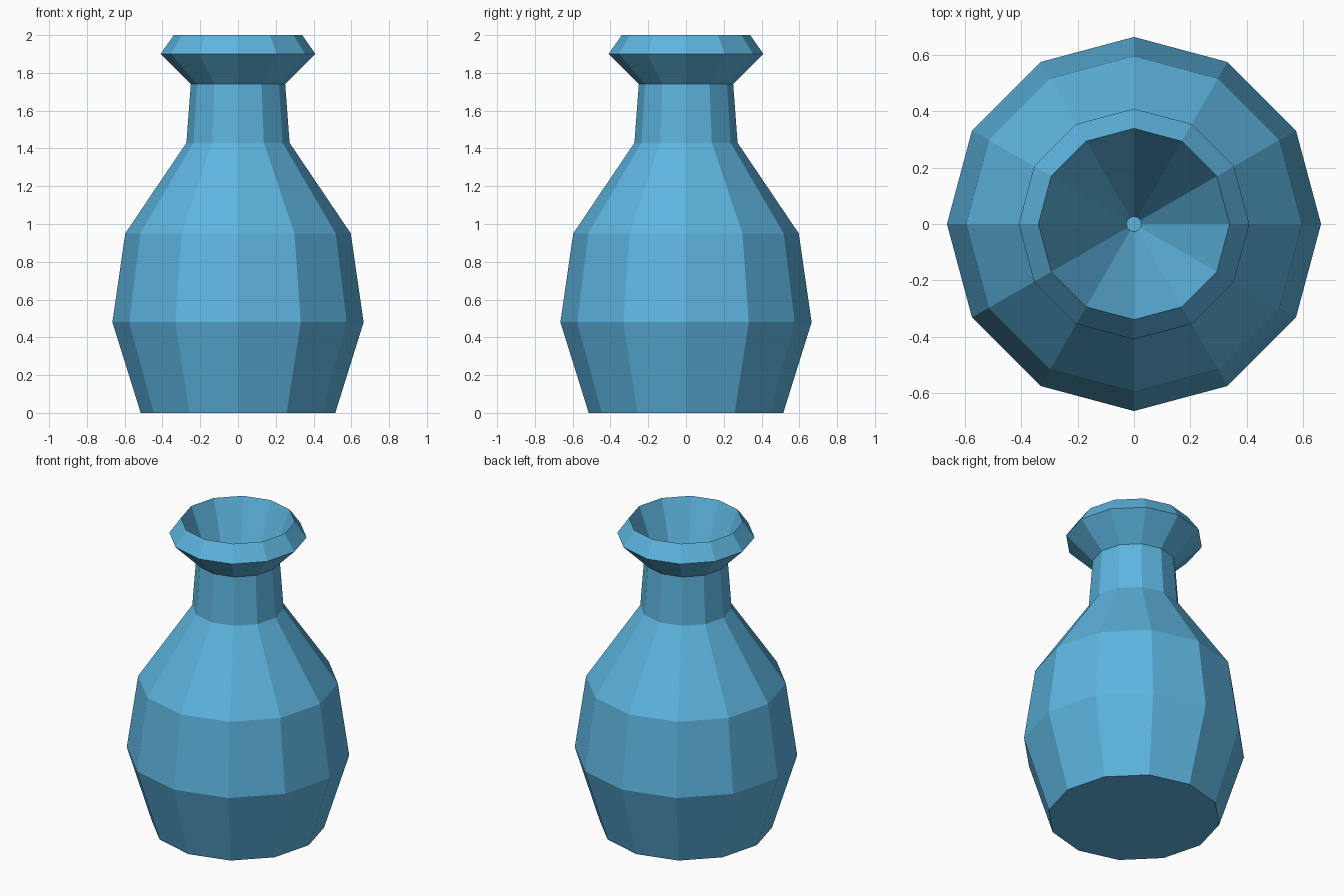
import bpy, bmesh, math

if "Cube" in bpy.data.objects:
    bpy.data.objects.remove(bpy.data.objects["Cube"])

SIDES = 12

# Profile (radius, height): outer wall from foot to rim, then funnel-shaped inside
profile = [(0.515, 0.0), (0.665, 0.48), (0.597, 0.95), (0.273, 1.43),
           (0.25, 1.74), (0.41, 1.90), (0.34, 2.0), (0.027, 1.2)]

bm = bmesh.new()
rings = [[bm.verts.new((r * math.cos(math.tau * i / SIDES),
                        r * math.sin(math.tau * i / SIDES), z))
          for i in range(SIDES)] for r, z in profile]

# Walls between neighbouring rings
for low, high in zip(rings, rings[1:]):
    for i in range(SIDES):
        j = (i + 1) % SIDES
        bm.faces.new((low[i], low[j], high[j], high[i]))

# Base and small inner floor
bm.faces.new(rings[0][::-1])
bm.faces.new(rings[-1])

mesh = bpy.data.meshes.new("vase")
bm.to_mesh(mesh)
bm.free()

# Flat-shaded blue glaze
glaze = bpy.data.materials.new("blue_glaze")
glaze.diffuse_color = (0.11, 0.46, 0.74, 1)
glaze.use_nodes = True
glaze.node_tree.nodes["Principled BSDF"].inputs["Base Color"].default_value = glaze.diffuse_color
mesh.materials.append(glaze)

vase = bpy.data.objects.new("vase", mesh)
bpy.context.collection.objects.link(vase)
